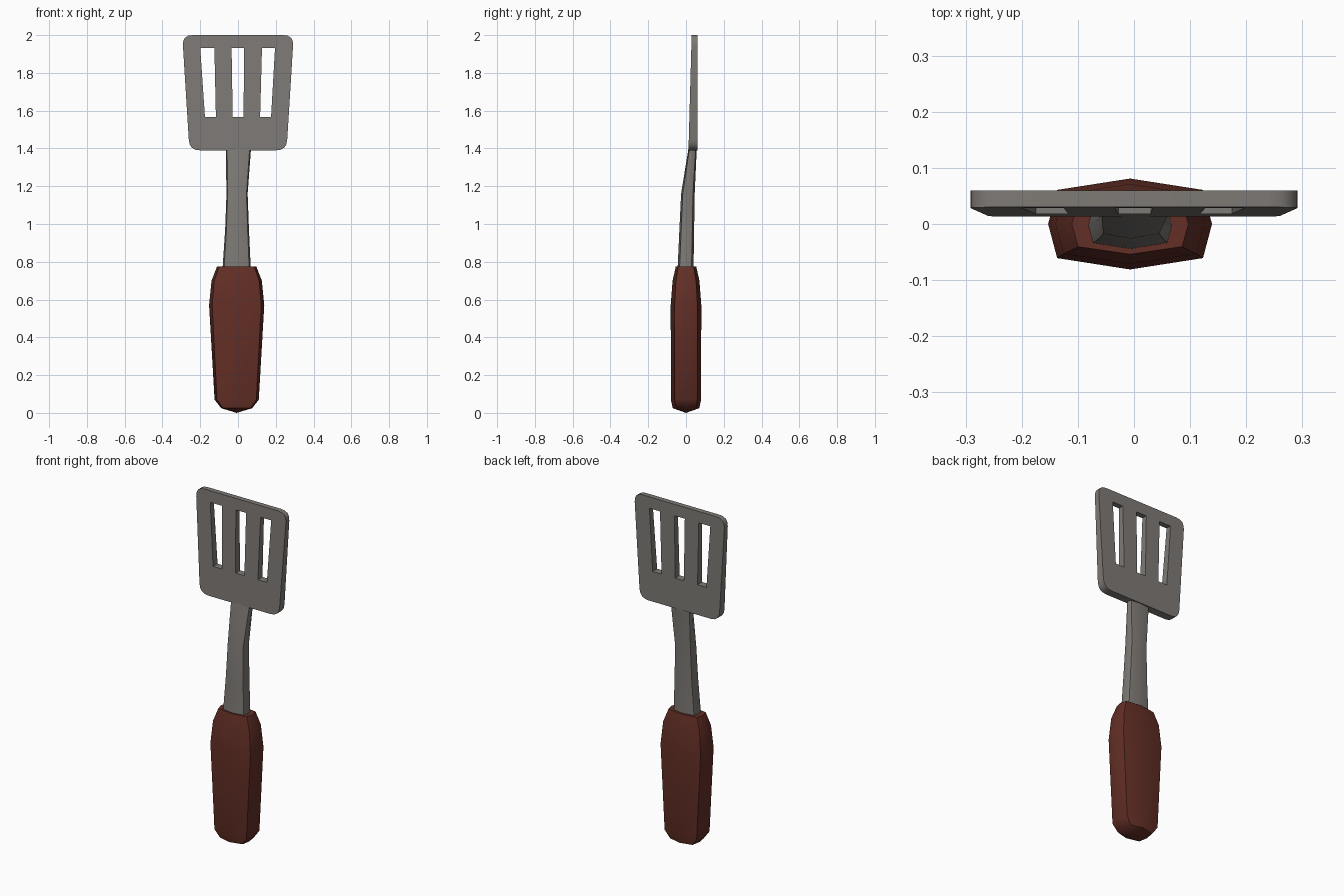
import bpy, bmesh, math

if "Cube" in bpy.data.objects:
    bpy.data.objects.remove(bpy.data.objects["Cube"])


def material(name, colour):
    m = bpy.data.materials.new(name)
    m.diffuse_color = (*colour, 1)
    m.use_nodes = True
    m.node_tree.nodes["Principled BSDF"].inputs["Base Color"].default_value = m.diffuse_color
    return m


steel = material("grey steel", (0.21, 0.195, 0.18))
brown = material("reddish brown", (0.125, 0.028, 0.019))


def finish(bm, name, mat, angle):
    bmesh.ops.recalc_face_normals(bm, faces=bm.faces)
    me = bpy.data.meshes.new(name)
    bm.to_mesh(me)
    bm.free()
    ob = bpy.data.objects.new(name, me)
    bpy.context.collection.objects.link(ob)
    me.materials.append(mat)
    bpy.ops.object.select_all(action='DESELECT')
    ob.select_set(True)
    bpy.context.view_layer.objects.active = ob
    bpy.ops.object.shade_smooth_by_angle(angle=math.radians(angle))
    return ob


# Eight-sided cross-section shared by the handle and neck
SECTION = [(0, -1), (.89, -.75), (1, 0), (.89, .75), (0, 1), (-.89, .75), (-1, 0), (-.89, -.75)]


def loft(name, rings, mat, angle, tip=None):
    """rings: z, centre x, half width, centre y, half depth"""
    bm = bmesh.new()
    loops = [[bm.verts.new((cx + a * w, cy + b * d, z)) for a, b in SECTION]
             for z, cx, w, cy, d in rings]
    for lo, hi in zip(loops, loops[1:]):
        for i in range(8):
            j = (i + 1) % 8
            bm.faces.new((lo[i], lo[j], hi[j], hi[i]))
    bm.faces.new(loops[-1])
    if tip:
        t = bm.verts.new(tip)
        for i in range(8):
            bm.faces.new((loops[0][i], t, loops[0][(i + 1) % 8]))
    else:
        bm.faces.new(loops[0])
    return finish(bm, name, mat, angle)


# Handle grip with pointed butt
loft("handle", [
    (.025, -.007, .082, 0, .07),
    (.07, -.007, .117, 0, .08),
    (.57, -.007, .146, 0, .081),
    (.70, -.007, .133, 0, .071),
    (.775, -.007, .104, 0, .054),
], brown, 40, tip=(-.007, 0, 0))

# Cranked neck
loft("neck", [
    (.72, -.007, .078, -.003, .044),
    (.775, -.007, .074, -.002, .042),
    (.97, -.005, .063, .004, .039),
    (1.16, -.005, .056, .010, .036),
    (1.40, .002, .067, .035, .022),
], steel, 30)


# Slotted blade: rounded outline with three holes, then thickened
def rounded(corners, r, n=4):
    pts = []
    for i, c in enumerate(corners):
        ends = []
        for o in (corners[i - 1], corners[(i + 1) % len(corners)]):
            dx, dz = o[0] - c[0], o[1] - c[1]
            k = r / math.hypot(dx, dz)
            ends.append((c[0] + dx * k, c[1] + dz * k))
        a, b = ends
        for s in range(n + 1):
            t = s / n
            pts.append(tuple((1 - t) ** 2 * a[k] + 2 * t * (1 - t) * c[k] + t * t * b[k] for k in (0, 1)))
    return pts


outline = rounded([(-.257, 1.39), (.257, 1.39), (.295, 2.0), (-.295, 2.0)], .055)
slots = [[(a, 1.567), (b, 1.567), (c, 1.933), (d, 1.933)] for a, b, c, d in (
    (-.175, -.117, -.125, -.200), (-.028, .029, .033, -.034), (.117, .175, .196, .127))]

bm = bmesh.new()
for pts in [outline] + slots:
    vs = [bm.verts.new((x, .06, z)) for x, z in pts]
    for i in range(len(vs)):
        bm.edges.new((vs[i - 1], vs[i]))
bmesh.ops.triangle_fill(bm, use_beauty=True, use_dissolve=False, edges=bm.edges[:], normal=(0, -1, 0))
ext = bmesh.ops.extrude_face_region(bm, geom=bm.faces[:], use_keep_orig=True)
for v in ext["geom"]:
    if isinstance(v, bmesh.types.BMVert):
        v.co.y = .013 + (v.co.z - 1.39) / .61 * .017
finish(bm, "blade", steel, 30)
